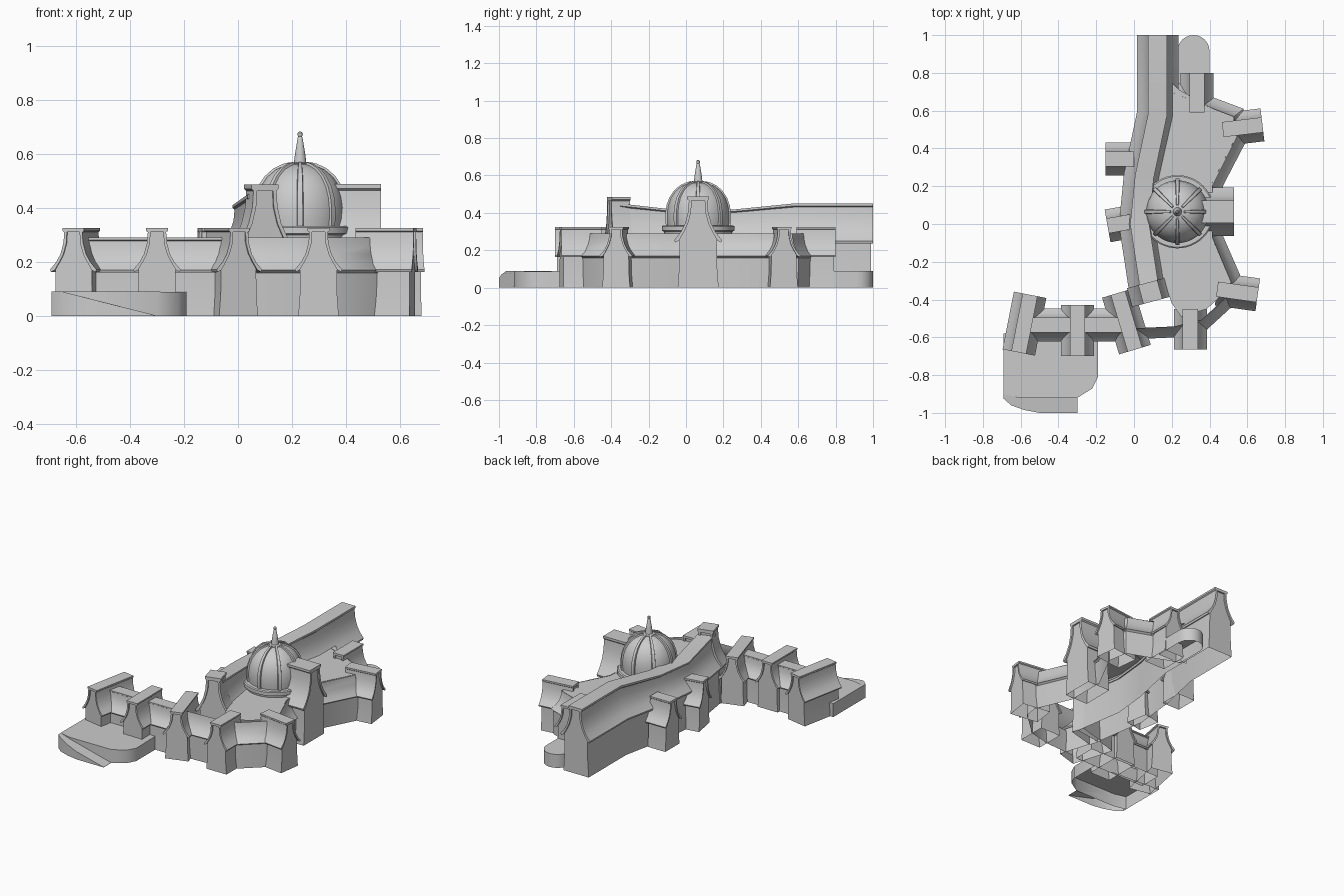
import bpy, bmesh, math
from mathutils import Vector

if "Cube" in bpy.data.objects:
    bpy.data.objects.remove(bpy.data.objects["Cube"])

EAVE, TOP = 0.172, 0.325
# Half cross-sections (offset, height) of a small gable, from the ridge outwards
OUT = [(0.04, .325), (0.04, .315), (0.034, .31), (0.037, .27), (0.048, .23),
       (0.064, .2), (0.0875, .172), (0.084, .163)]
INN = [(0.07, .17), (0.052, .2), (0.037, .23), (0.026, .27), (0.024, .31)]
WALL = [(0.029, .315), (0.031, .27), (0.042, .23), (0.058, .2), (0.068, .18),
        (0.068, .165), (0.069, .08), (0.075, 0)]


def finish(name, bm, angle=35):
    bmesh.ops.recalc_face_normals(bm, faces=bm.faces)
    me = bpy.data.meshes.new(name)
    bm.to_mesh(me)
    bm.free()
    me.shade_smooth()
    me.set_sharp_from_angle(angle=math.radians(angle))
    ob = bpy.data.objects.new(name, me)
    bpy.context.collection.objects.link(ob)
    return ob


def sweep(bm, path, sections, closed=False, caps=True):
    """Carry a cross-section (side offset, z) along a plan path with mitred corners."""
    pts = [Vector(p[:2]) for p in path]
    rows = []
    for i, p in enumerate(pts):
        a = (p - pts[i - 1]).normalized() if i else None
        b = (pts[i + 1] - p).normalized() if i < len(pts) - 1 else None
        a, b = a or b, b or a
        na, nb = Vector((-a.y, a.x)), Vector((-b.y, b.x))
        n = (na + nb).normalized()
        n /= max(n.dot(na), 0.6)
        rows.append([bm.verts.new((p.x + n.x * o, p.y + n.y * o, z)) for o, z in sections[i]])
    m = len(rows[0])
    for r, s in zip(rows, rows[1:]):
        for k in range(m if closed else m - 1):
            j = (k + 1) % m
            bm.faces.new((r[k], r[j], s[j], s[k]))
    if caps:
        bm.faces.new(rows[0])
        bm.faces.new(rows[-1][::-1])


def fit(prof, w, eave, top):
    return [(o * w, z * eave / EAVE if z <= EAVE else
             eave + (z - EAVE) / (TOP - EAVE) * (top - eave)) for o, z in prof]


def mirrored(half):
    return half[::-1] + [(-o, z) for o, z in half]


def gabled(name, path, w=1.0, eave=EAVE, tops=None):
    """Flared roof shell over a wall set back slightly from both ends."""
    tops = tops or [TOP] * len(path)
    bm = bmesh.new()
    shell = []
    for t in tops:
        o, i = fit(OUT, w, eave, t), fit(INN, w, eave, t)
        shell.append(mirrored(o) + [(-a, z) for a, z in i] + i[::-1])
    sweep(bm, path, shell, closed=True)
    finish(name + "_roof", bm)
    p = [Vector(q) for q in path]
    p[0] = p[0] + (p[1] - p[0]).normalized() * 0.01
    p[-1] = p[-1] + (p[-2] - p[-1]).normalized() * 0.01
    bm = bmesh.new()
    sweep(bm, p, [mirrored(fit(WALL, w, eave, t)) for t in tops])
    finish(name + "_walls", bm)


def prism(name, outline, heights):
    """Slab with a separate top height for each corner."""
    bm = bmesh.new()
    lo = [bm.verts.new((x, y, 0)) for x, y in outline]
    hi = [bm.verts.new((x, y, max(h, .001))) for (x, y), h in zip(outline, heights)]
    n = len(lo)
    for i in range(n):
        j = (i + 1) % n
        bm.faces.new((lo[i], lo[j], hi[j], hi[i]))
    bm.faces.new(hi)
    return finish(name, bm)


def lathe(name, prof, centre, seg=48):
    bm = bmesh.new()
    rings = [[bm.verts.new((centre[0] + r * math.cos(2 * math.pi * k / seg),
                            centre[1] + r * math.sin(2 * math.pi * k / seg), z))
              for k in range(seg)] for r, z in prof]
    for a, b in zip(rings, rings[1:]):
        for k in range(seg):
            bm.faces.new((a[k], a[k - 1], b[k - 1], b[k]))
    bm.faces.new(rings[-1])
    return finish(name, bm)


# Small gabled bays: outer end, inner end
bays = [((-.61, -.68), (-.55, -.375)), ((-.30, -.70), (-.30, -.43)),
        ((.005, -.665), (-.085, -.365)), ((.298, -.665), (.298, -.45)),
        ((.655, -.375), (.44, -.345)), ((.68, .525), (.47, .5)),
        ((.333, .80), (.333, .59)), ((-.15, .345), (0, .345)),
        ((-.14, -.01), (0, .015))]
for k, b in enumerate(bays):
    gabled("bay_%d" % (k + 1), b)

# Tall gables on the east side and at the south end of the long hall
gabled("east_tall_gable", [(.53, .065), (.34, .065)], 1.46, .255, [.488] * 2)
gabled("south_tall_gable", [(.1, -.41), (.073, -.31)], 1.3, .255, [.486] * 2)

# Long bent hall
gabled("long_hall", [(.125, 1), (.125, .58), (.055, .25), (.03, 0), (.085, -.36)],
       1.25, .25, [.45, .45, .417, .41, .45])

# West front wing
gabled("front_wing", [(-.59, -.535), (-.3, -.535), (-.03, -.535)], 1.0, .17, [.29] * 3)

# Outer wall with sloping roof edge around the east block
edge = [(.015, 0), (.012, .16), (0, .17), (.025, .195), (.045, .23), (.055, .265), (.058, .29)]
bm = bmesh.new()
path = [(0, -.61), (.22, -.60), (.385, -.56), (.56, -.40), (.575, -.3), (.47, -.06),
        (.47, .2), (.605, .46), (.58, .61), (.42, .67), (.2, .76)]
sweep(bm, path, [edge] * len(path), caps=False)
finish("east_block_edge", bm)

# Flat roof deck
bm = bmesh.new()
deck = [(.12, .75), (.2, .75), (.24, .71), (.42, .61), (.525, .57), (.545, .46), (.415, .2),
        (.415, -.07), (.515, -.31), (.44, -.4), (.385, -.45), (.25, -.49), (.2, -.42),
        (.13, -.22), (.08, 0), (.1, .25)]
bm.faces.new([bm.verts.new((x, y, .288)) for x, y in deck])
finish("roof_deck", bm)

# Dome, base ring and spire
C = (.23, .065)
dome = [(.163, .325), (.166, .36), (.166, .4), (.16, .44), (.146, .48), (.122, .515),
        (.09, .542), (.055, .557), (.03, .562)]
lathe("dome_ring", [(.18, .285), (.183, .3), (.194, .305), (.194, .328), (.187, .333), (.15, .333)], C)
lathe("dome", dome, C)
lathe("spire", [(.04, .553), (.04, .564), (.023, .568), (.019, .6), (.009, .66), (.007, .664),
                (.01, .67), (.009, .678), (.003, .683)], C, 20)

# Dome ribs: thick bands along the dome profile
N = 8
for k in range(N):
    a = 2 * math.pi * k / N
    rad, tan = Vector((math.cos(a), math.sin(a), 0)), Vector((-math.sin(a), math.cos(a), 0))
    bm = bmesh.new()
    rows = []
    for r, z in dome:
        hw = .006 + .008 * r / .166
        lift = .009
        up = Vector((0, 0, lift * (1 - r / .17)))
        base = Vector((C[0], C[1], z))
        rows.append([bm.verts.new(base + rad * (r + d) + tan * s * hw + (up if d > 0 else -up))
                     for d, s in ((-.008, -1), (lift, -.7), (lift, .7), (-.008, 1))])
    for p, q in zip(rows, rows[1:]):
        for j in range(3):
            bm.faces.new((p[j], p[j + 1], q[j + 1], q[j]))
    bm.faces.new(rows[0])
    bm.faces.new(rows[-1])
    finish("dome_rib_%d" % (k + 1), bm)

# Low terrace in the south-west with its ramp, and a low rounded terrace in the north
terrace = [(-.69, -.58), (-.69, -.9), (-.61, -.92), (-.3, -.92), (-.22, -.87), (-.19, -.81), (-.19, -.61)]
prism("south_terrace", terrace, [.09, .09, .09, .09, .088, .086, .09])
ramp = [(-.69, -.9), (-.69, -.925), (-.65, -.96), (-.58, -.985), (-.5, -1), (-.3, -1), (-.3, -.92), (-.61, -.92)]
prism("terrace_ramp", ramp, [min(.09, .09 * (-.3 - x) / .35) for x, y in ramp])
arc = [(.315 + .085 * math.cos(t * math.pi / 12), .915 + .085 * math.sin(t * math.pi / 12)) for t in range(13)]
prism("north_terrace", [(.23, .72), (.4, .72)] + arc, [.09] * 15)
